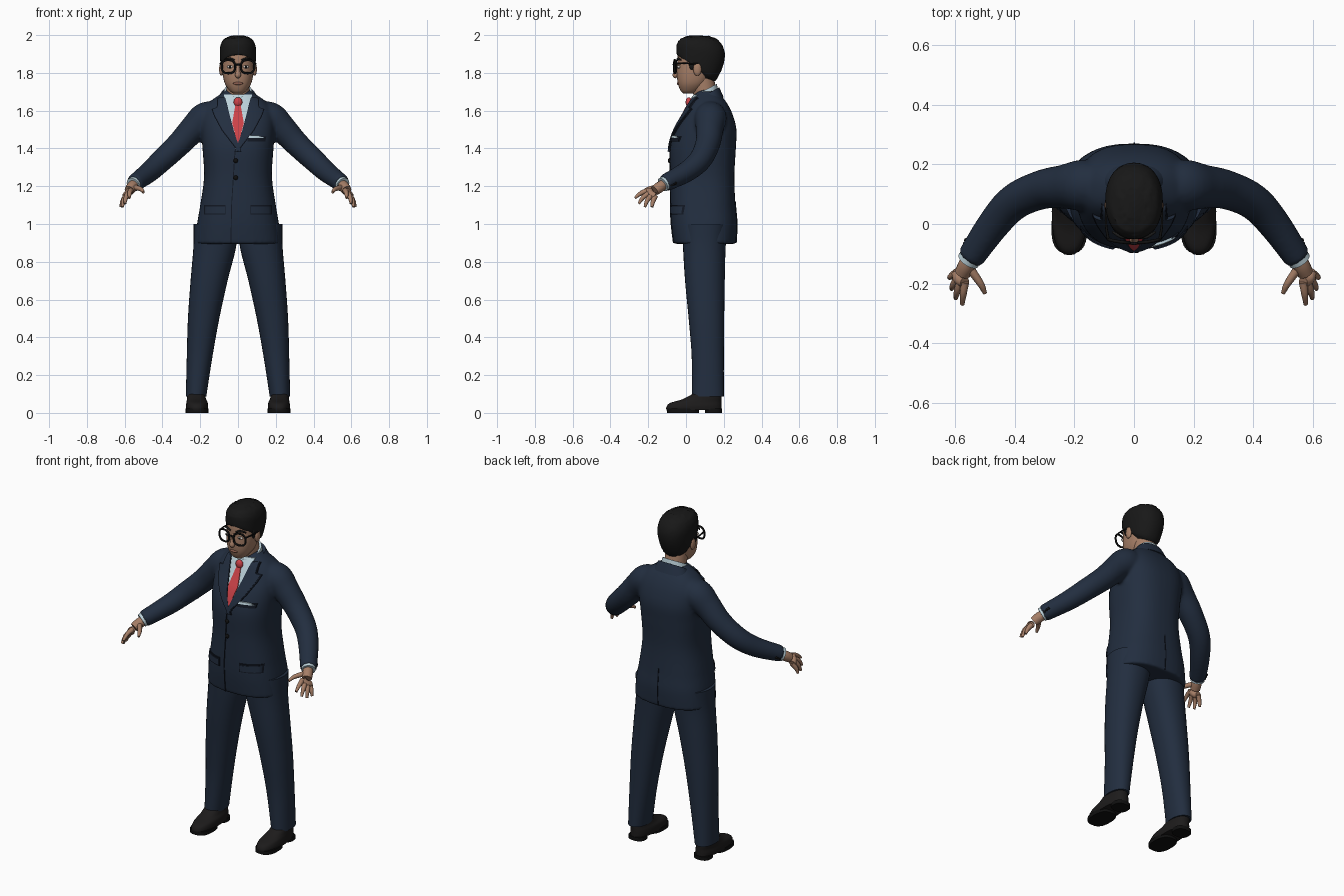
import bpy, bmesh, math, random
from mathutils import Vector

random.seed(4)
cube = bpy.data.objects.get("Cube")
if cube:
    bpy.data.objects.remove(cube)


def material(name, r, g, b):
    m = bpy.data.materials.new(name)
    m.use_nodes = True
    m.diffuse_color = (r, g, b, 1)
    node = m.node_tree.nodes["Principled BSDF"]
    node.inputs["Base Color"].default_value = (r, g, b, 1)
    node.inputs["Roughness"].default_value = 0.8
    return m


NAVY = material("navy cloth", 0.016, 0.027, 0.05)
SEAM = material("dark navy seam", 0.006, 0.009, 0.017)
SHIRT = material("pale blue shirt", 0.5, 0.64, 0.7)
TIE = material("red tie", 0.6, 0.055, 0.065)
SKIN = material("skin", 0.38, 0.21, 0.135)
LIPS = material("lips", 0.27, 0.115, 0.08)
HAIR = material("black hair", 0.009, 0.009, 0.009)
LEATHER = material("black leather", 0.012, 0.011, 0.011)
FRAME = material("black frame", 0.005, 0.005, 0.005)
WHITE = material("eye white", 0.6, 0.55, 0.5)
made = []


def spline(keys, steps=6):
    """Smooth curve through tuples of numbers."""
    out = []
    for i in range(len(keys) - 1):
        a, b = keys[max(i - 1, 0)], keys[i]
        c, d = keys[i + 1], keys[min(i + 2, len(keys) - 1)]
        for s in range(steps):
            t = s / steps
            out.append(tuple(
                q + 0.5 * t * (r - p + t * (2 * p - 5 * q + 4 * r - u + t * (3 * (q - r) + u - p)))
                for p, q, r, u in zip(a, b, c, d)))
    return out + [tuple(keys[-1])]


def loft(name, rings, mat, closed=False):
    bm = bmesh.new()
    vs = [[bm.verts.new(p) for p in ring] for ring in rings]
    n = len(vs[0])
    for i in range(len(vs) if closed else len(vs) - 1):
        a, b = vs[i], vs[(i + 1) % len(vs)]
        for j in range(n):
            k = (j + 1) % n
            bm.faces.new((a[j], a[k], b[k], b[j]))
    if not closed:
        bm.faces.new(vs[0])
        bm.faces.new(vs[-1])
    bmesh.ops.recalc_face_normals(bm, faces=bm.faces)
    me = bpy.data.meshes.new(name)
    bm.to_mesh(me)
    bm.free()
    me.materials.append(mat)
    ob = bpy.data.objects.new(name, me)
    bpy.context.collection.objects.link(ob)
    made.append(ob)
    return ob


def body(name, keys, mat, p=2.2, n=32, steps=6):
    """Stacked rounded sections: centre x, half width, front y, front z, back y, back z."""
    rings = []
    for cx, hw, yf, zf, yb, zb in spline(keys, steps):
        ring = []
        for j in range(n):
            a = math.tau * j / n
            x, s = (math.copysign(abs(f) ** (2 / p), f) for f in (math.cos(a), math.sin(a)))
            t = (1 + s) / 2
            ring.append((cx + hw * x, yf + (yb - yf) * t, zf + (zb - zf) * t))
        rings.append(ring)
    return loft(name, rings, mat)


def tube(name, keys, mat, n=16, steps=5, closed=False, ref=(0, 1, 0.3)):
    """Round tube through x, y, z, radius."""
    pts = keys if closed else spline(keys, steps)
    rings, m = [], len(pts)
    for i, (x, y, z, r) in enumerate(pts):
        q = pts[(i + 1) % m if closed else min(i + 1, m - 1)]
        o = pts[i - 1 if closed else max(i - 1, 0)]
        t = (Vector(q[:3]) - Vector(o[:3])).normalized()
        u = t.cross(Vector(ref)).normalized()
        v = t.cross(u)
        angles = [math.tau * j / n for j in range(n)]
        rings.append([Vector((x, y, z)) + r * (u * math.cos(a) + v * math.sin(a)) for a in angles])
    return loft(name, rings, mat, closed)


def ball(name, loc, size, mat):
    x, y, z = loc
    rings = []
    for i in range(1, 12):
        h, w = -math.cos(math.pi * i / 12), math.sin(math.pi * i / 12)
        rings.append([(x + size[0] * w * math.cos(a), y + size[1] * w * math.sin(a), z + size[2] * h)
                      for a in (math.tau * j / 16 for j in range(16))])
    return loft(name, rings, mat)


# Jacket: trunk and sleeves fused into one smooth skin
TRUNK_POWER = 2.5
trunk = [(0, hw, yf, z, yb, z) for z, hw, yf, yb in (
    (0.895, 0.229, -0.065, 0.265), (1.0, 0.217, -0.078, 0.27), (1.1, 0.2, -0.082, 0.262),
    (1.25, 0.18, -0.082, 0.256), (1.4, 0.188, -0.084, 0.264), (1.5, 0.195, -0.056, 0.267),
    (1.58, 0.19, -0.012, 0.247), (1.64, 0.157, 0.02, 0.217), (1.69, 0.09, 0.048, 0.177),
    (1.71, 0.065, 0.06, 0.16))]
sleeve = [(0.1, 0.13, 1.575, 0.072), (0.17, 0.13, 1.56, 0.086), (0.235, 0.125, 1.505, 0.074),
          (0.31, 0.115, 1.425, 0.066), (0.4, 0.075, 1.34, 0.061), (0.47, 0.0, 1.275, 0.055),
          (0.55, -0.115, 1.215, 0.046)]


def mirrored(keys, s):
    return [(s * k[0],) + tuple(k[1:]) for k in keys]


jacket = body("jacket", trunk, NAVY, TRUNK_POWER, 40)
parts = [tube("sleeve", mirrored(sleeve, s), NAVY, 24) for s in (1, -1)]
bpy.ops.object.select_all(action='DESELECT')
for ob in parts + [jacket]:
    ob.select_set(True)
bpy.context.view_layer.objects.active = jacket
bpy.ops.object.join()
made = [jacket]
fuse = jacket.modifiers.new("fuse", 'REMESH')
fuse.mode, fuse.voxel_size, fuse.use_smooth_shade = 'VOXEL', 0.01, True
relax = jacket.modifiers.new("relax", 'SMOOTH')
relax.factor, relax.iterations = 0.5, 4

dense_trunk = spline(trunk, 8)


def trunk_y(x, z, side):
    for a, b in zip(dense_trunk, dense_trunk[1:]):
        if a[3] <= z <= b[3]:
            break
    t = min(max((z - a[3]) / (b[3] - a[3]), 0), 1)
    _, hw, yf, _, yb, _ = (p + (q - p) * t for p, q in zip(a, b))
    w = (1 - min(abs(x) / hw, 0.97) ** TRUNK_POWER) ** (1 / TRUNK_POWER)
    return (yf + yb) / 2 + side * w * (yb - yf) / 2


def patch(name, rows, mat, off=0.006, side=-1, cols=8):
    """Thin plate lying on the trunk; rows are z, left x, right x."""
    rings = []
    for a, b in zip(rows, rows[1:]):
        for i in range(6):
            z, l, r = (p + (q - p) * i / 5 for p, q in zip(a, b))
            line = [(l + (r - l) * j / cols) for j in range(cols + 1)]
            outer = [(x, trunk_y(x, z, side) + side * off, z) for x in line]
            inner = [(x, trunk_y(x, z, side) + side * (off - 0.009), z) for x in reversed(line)]
            rings.append(outer + inner)
    return loft(name, rings, mat)


# Shirt front, tie, lapels
patch("shirt_front", [(1.4, -0.016, -0.012), (1.55, -0.048, 0.045), (1.685, -0.075, 0.075)], SHIRT)
patch("tie", [(1.43, -0.004, 0.004), (1.535, -0.031, 0.031), (1.635, -0.013, 0.013)], TIE, 0.011)
ball("tie_knot", (0, 0.014, 1.645), (0.023, 0.016, 0.026), TIE)
lapel = [(1.385, -0.015, -0.006), (1.5, 0.026, 0.082), (1.575, 0.046, 0.122), (1.612, 0.055, 0.135),
         (1.618, 0.056, 0.108), (1.67, 0.07, 0.104)]
for s, label in ((1, "left"), (-1, "right")):
    rows = [(z, s * a, s * b) for z, a, b in lapel]
    rim = [(z - 0.003, s * (a - 0.003), s * (b + 0.005)) for z, a, b in lapel]
    patch(label + "_lapel_rim", rim, SEAM, 0.008)
    patch(label + "_lapel", rows, NAVY, 0.012)
    # Hip pocket flap
    x0, x1 = sorted((s * 0.065, s * 0.18))
    patch(label + "_pocket_slit", [(1.05, x0, x1), (1.1, x0, x1)], SEAM, 0.006)
    patch(label + "_pocket_flap", [(1.056, x0 + .004, x1 - .004), (1.092, x0 + .004, x1 - .004)], NAVY, 0.009)

# Closure, buttons, breast pocket, back vent
patch("front_closure", [(0.9, -0.04, -0.035), (1.1, -0.036, -0.032), (1.39, -0.018, -0.013)], SEAM, 0.004)
for z in (1.335, 1.245):
    ball("button", (-0.012, trunk_y(0, z, -1) - 0.003, z), (0.012, 0.008, 0.012), FRAME)
patch("breast_pocket", [(1.438, 0.05, 0.145), (1.462, 0.05, 0.15)], SEAM, 0.006)
patch("pocket_square", [(1.456, 0.055, 0.14), (1.468, 0.06, 0.11)], SHIRT, 0.01)
patch("back_vent", [(0.9, -0.002, 0.003), (1.12, -0.002, 0.003)], SEAM, 0.003, 1)

# Neck and collars
tube("neck", [(0, 0.11, 1.64, 0.06), (0, 0.095, 1.72, 0.062), (0, 0.08, 1.8, 0.062)], SKIN, 24)
body("shirt_collar", [(0, 0.082, 0.026, 1.63, 0.172, 1.7), (0, 0.073, 0.03, 1.672, 0.163, 1.742)], SHIRT)
body("jacket_collar", [(0, 0.115, 0.06, 1.63, 0.2, 1.67), (0, 0.088, 0.07, 1.665, 0.176, 1.724)], NAVY)

# Head, face, hair
body("head", [(0, hw, yf, z, yb, z) for z, hw, yf, yb in (
    (1.69, 0.022, -0.012, 0.03), (1.705, 0.044, -0.028, 0.07), (1.74, 0.068, -0.042, 0.11),
    (1.785, 0.08, -0.048, 0.14), (1.84, 0.085, -0.046, 0.165), (1.9, 0.084, -0.042, 0.18),
    (1.95, 0.068, -0.02, 0.165), (1.975, 0.04, 0.02, 0.13))], SKIN, 2.3)
hair = body("hair", [
    (0, 0.08, -0.03, 1.9, 0.13, 1.752), (0, 0.09, -0.048, 1.897, 0.165, 1.77),
    (0, 0.096, -0.051, 1.93, 0.2, 1.85), (0, 0.094, -0.046, 1.958, 0.203, 1.92),
    (0, 0.075, -0.025, 1.983, 0.172, 1.972), (0, 0.035, 0.02, 1.997, 0.12, 1.995)], HAIR, 2.2, 40, 5)
for v in hair.data.vertices:
    v.co *= 1 + random.uniform(-0.0018, 0.0012)
tube("nose", [(0, -0.042, 1.85, 0.008), (0, -0.052, 1.81, 0.011), (0, -0.055, 1.787, 0.016),
              (0, -0.05, 1.775, 0.008)], SKIN)
ball("mouth", (0, -0.041, 1.744), (0.026, 0.008, 0.008), LIPS)
for s, label in ((1, "left"), (-1, "right")):
    ball(label + "_ear", (s * 0.088, 0.06, 1.82), (0.012, 0.022, 0.036), SKIN)
    ball(label + "_sideburn", (s * 0.082, 0.03, 1.85), (0.009, 0.014, 0.035), HAIR)
    ball(label + "_eye", (s * 0.042, -0.038, 1.832), (0.017, 0.009, 0.008), WHITE)
    ball(label + "_pupil", (s * 0.042, -0.044, 1.832), (0.007, 0.005, 0.007), FRAME)
    tube(label + "_eyebrow", [(s * 0.018, -0.046, 1.866, 0.005), (s * 0.045, -0.042, 1.876, 0.006),
                              (s * 0.072, -0.026, 1.868, 0.004)], HAIR, 8)
    # Glasses
    rim = []
    for j in range(28):
        c, d = math.cos(math.tau * j / 28), math.sin(math.tau * j / 28)
        x = 0.051 + 0.036 * math.copysign(abs(c) ** 0.8, c)
        rim.append((s * x, -0.063 + 0.012 * (x / 0.09) ** 2,
                    1.833 + 0.035 * math.copysign(abs(d) ** 0.8, d), 0.0055))
    tube(label + "_glasses_rim", rim, FRAME, 8, closed=True, ref=(0, 1, 0))
    tube(label + "_glasses_arm", [(s * 0.086, -0.052, 1.85, 0.005), (s * 0.094, 0.0, 1.85, 0.004),
                                  (s * 0.092, 0.065, 1.848, 0.004)], FRAME, 8, ref=(0, 0, 1))
tube("glasses_bridge", [(-0.017, -0.063, 1.84, 0.005), (0, -0.066, 1.845, 0.005),
                        (0.017, -0.063, 1.84, 0.005)], FRAME, 8)

# Hands, legs and shoes
fingers = {"thumb": ((0.55, -0.15, 1.195), (0.515, -0.2, 1.185), (0.5, -0.232, 1.168)),
           "index": ((0.568, -0.195, 1.178), (0.573, -0.235, 1.165), (0.576, -0.27, 1.138)),
           "middle": ((0.58, -0.19, 1.165), (0.593, -0.225, 1.143), (0.598, -0.25, 1.108)),
           "ring": ((0.59, -0.18, 1.155), (0.606, -0.205, 1.125), (0.612, -0.218, 1.09)),
           "little": ((0.594, -0.163, 1.148), (0.612, -0.175, 1.118), (0.62, -0.18, 1.09))}
for s, label in ((1, "left"), (-1, "right")):
    tube(label + "_shirt_cuff", mirrored([(0.54, -0.1, 1.222, 0.038), (0.556, -0.123, 1.208, 0.039)], s), SHIRT)
    tube(label + "_wrist", mirrored([(0.545, -0.11, 1.215, 0.026), (0.562, -0.14, 1.195, 0.029),
                                     (0.575, -0.165, 1.177, 0.027)], s), SKIN)
    knuckles = [(*path[0], 0.019) for path in list(fingers.values())[1:]]
    tube(label + "_palm", mirrored(knuckles, s), SKIN, 12)
    for digit, path in fingers.items():
        radii = (0.015, 0.012, 0.007)
        tube(f"{label}_{digit}_finger", mirrored([(*p, r) for p, r in zip(path, radii)], s), SKIN, 10)
    for i in range(3):
        t = 0.4 + 0.2 * i
        ball(label + "_sleeve_button", (s * (0.555 + 0.02 * t), -0.03 - 0.06 * t, 1.228 - 0.03 * t),
             (0.007, 0.007, 0.007), FRAME)
    body(label + "_trouser_leg", mirrored([(cx, hw, yf, z, yb, z) for z, cx, hw, yf, yb in (
        (0.086, 0.222, 0.054, 0.032, 0.2), (0.3, 0.203, 0.068, 0.03, 0.2), (0.5, 0.182, 0.083, 0.014, 0.202),
        (0.7, 0.153, 0.098, -0.005, 0.205), (0.88, 0.123, 0.113, -0.016, 0.21),
        (1.0, 0.12, 0.115, -0.02, 0.22))], s), NAVY, 2.2)
    body(label + "_shoe", mirrored([
        (0.217, 0.056, -0.102, 0.012, 0.188, 0.018), (0.217, 0.059, -0.104, 0.03, 0.188, 0.04),
        (0.217, 0.056, -0.085, 0.052, 0.188, 0.06), (0.22, 0.05, -0.02, 0.072, 0.188, 0.08),
        (0.222, 0.046, 0.035, 0.1, 0.186, 0.11)], s), LEATHER, 2.4, 28)
    for part, yf, yb, hw in (("sole", -0.1, 0.07, 0.06), ("heel", 0.1, 0.19, 0.05)):
        body(f"{label}_{part}", mirrored([(0.217, hw, yf, 0, yb, 0), (0.217, hw, yf, 0.022, yb, 0.022)], s),
             FRAME, 2.6, 28, 1)

# Smooth shading with crisp edges
bpy.ops.object.select_all(action='DESELECT')
for ob in made[1:]:
    ob.select_set(True)
bpy.context.view_layer.objects.active = made[1]
bpy.ops.object.shade_smooth_by_angle(angle=math.radians(50))
